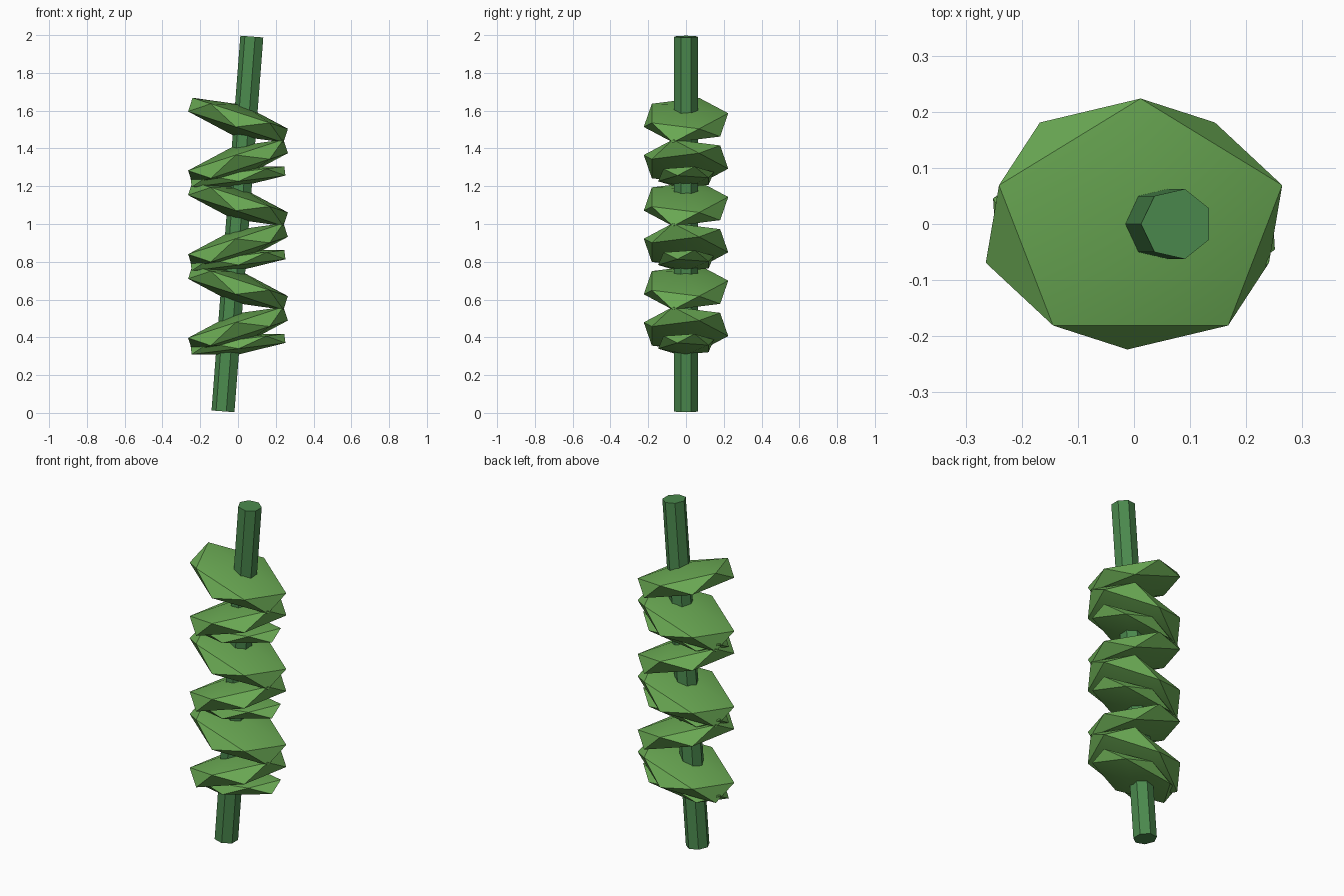
import bpy
import bmesh
from math import radians
from mathutils import Matrix

cube = bpy.data.objects.get("Cube")
if cube:
    bpy.data.objects.remove(cube, do_unlink=True)


def make_material(name, rgb):
    mat = bpy.data.materials.new(name)
    mat.use_nodes = True
    color = (*rgb, 1.0)
    mat.diffuse_color = color
    bsdf = mat.node_tree.nodes["Principled BSDF"]
    bsdf.inputs["Base Color"].default_value = color
    bsdf.inputs["Roughness"].default_value = 0.9
    return mat


def add_part(name, bm, matrix, mat):
    bm.transform(matrix)
    mesh = bpy.data.meshes.new(name)
    bm.to_mesh(mesh)
    bm.free()
    mesh.materials.append(mat)
    obj = bpy.data.objects.new(name, mesh)
    bpy.context.collection.objects.link(obj)
    bpy.ops.object.select_all(action="DESELECT")
    obj.select_set(True)
    bpy.context.view_layer.objects.active = obj
    bpy.ops.object.shade_smooth_by_angle(angle=radians(30))
    return obj


def add_leaf(name, z, size, tilt, turn):
    """Flattened icosahedron, tilted sideways, then turned about the stem."""
    bm = bmesh.new()
    bmesh.ops.create_icosphere(bm, subdivisions=1, radius=1.0)
    matrix = (Matrix.Translation((0, 0, z))
              @ Matrix.Rotation(radians(turn), 4, "Z")
              @ Matrix.Rotation(radians(tilt), 4, "Y")
              @ Matrix.Diagonal((*size, 1.0))
              @ Matrix.Rotation(radians(90), 4, "Z"))
    return add_part(name, bm, matrix, leaf_green)


stem_green = make_material("stem_green", (0.07, 0.25, 0.075))
leaf_green = make_material("leaf_green", (0.145, 0.40, 0.088))

# Leaning seven-sided stem
bm = bmesh.new()
bmesh.ops.create_cone(bm, cap_ends=True, segments=7, radius1=0.064,
                      radius2=0.064, depth=1.99)
add_part("stem", bm,
         Matrix.Translation((0, 0, 1.0))
         @ Matrix.Rotation(radians(4.4), 4, "Y")
         @ Matrix.Rotation(radians(90), 4, "Z"), stem_green)

# Three tiers, each with two broad opposed leaves and a slim one below
broad = (0.312, 0.25, 0.085)
slim = (0.294, 0.165, 0.054)
for tier in range(3):
    base = 0.443 * tier
    add_leaf(f"upper_leaf_{tier + 1}", base + 0.664, broad, 18, 0)
    add_leaf(f"middle_leaf_{tier + 1}", base + 0.443, broad, 18, 180)
    add_leaf(f"lower_leaf_{tier + 1}", base + 0.364, slim, -7, 0)
